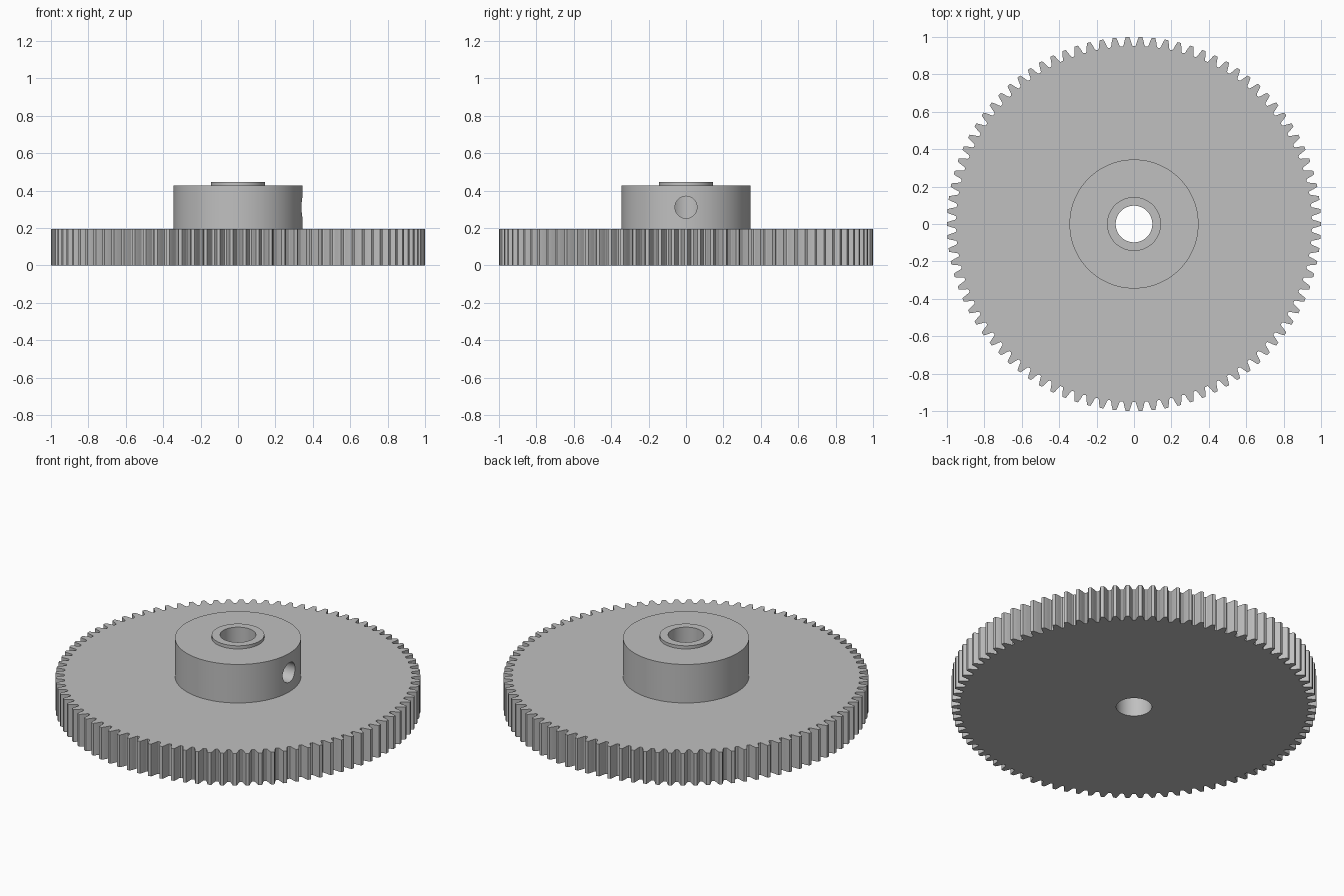
import bpy, bmesh
from math import pi, cos, sin, radians

cube = bpy.data.objects.get("Cube")
if cube:
    bpy.data.objects.remove(cube, do_unlink=True)

TEETH = 90
FACE_TOP, HUB_TOP, COLLAR_TOP = 0.195, 0.428, 0.447
BORE_R, HUB_R, COLLAR_R = 0.098, 0.345, 0.144

steel = bpy.data.materials.new("steel grey")
steel.use_nodes = True
grey = (0.527, 0.527, 0.527, 1)
steel.diffuse_color = grey
steel.node_tree.nodes["Principled BSDF"].inputs["Base Color"].default_value = grey


def prism(name, outline, z0, z1):
    """Solid with the given outline between two heights."""
    bm = bmesh.new()
    base = bm.faces.new([bm.verts.new((x, y, z0)) for x, y in outline])
    top = bmesh.ops.extrude_face_region(bm, geom=[base], use_keep_orig=True)["geom"]
    verts = [v for v in top if isinstance(v, bmesh.types.BMVert)]
    bmesh.ops.translate(bm, verts=verts, vec=(0, 0, z1 - z0))
    bmesh.ops.recalc_face_normals(bm, faces=bm.faces)
    mesh = bpy.data.meshes.new(name)
    bm.to_mesh(mesh)
    bm.free()
    obj = bpy.data.objects.new(name, mesh)
    bpy.context.collection.objects.link(obj)
    mesh.materials.append(steel)
    return obj


def circle(r, n=96):
    return [(r * cos(2 * pi * i / n), r * sin(2 * pi * i / n)) for i in range(n)]


def gear_outline():
    """Half a tooth flank as (radius, share of pitch), mirrored and repeated."""
    flank = [(0.951, 0.41), (0.957, 0.34), (0.967, 0.295),
             (0.978, 0.25), (0.99, 0.19), (1.0, 0.13)]
    tooth = [(r, -s) for r, s in flank] + [(r, s) for r, s in reversed(flank)]
    pitch = 2 * pi / TEETH
    return [(r * cos((i + s) * pitch), r * sin((i + s) * pitch))
            for i in range(TEETH) for r, s in tooth]


def cut(obj, cutter):
    mod = obj.modifiers.new("cut", "BOOLEAN")
    mod.operation = "DIFFERENCE"
    mod.solver = "EXACT"
    mod.object = cutter
    bpy.context.view_layer.objects.active = obj
    bpy.ops.object.modifier_apply(modifier=mod.name)


# Toothed disc, hub and raised collar
gear_disc = prism("gear_disc", gear_outline(), 0, FACE_TOP)
hub = prism("hub", circle(HUB_R), FACE_TOP, HUB_TOP)
collar = prism("collar", circle(COLLAR_R), HUB_TOP, COLLAR_TOP)
parts = [gear_disc, hub, collar]

# Shaft bore through everything
bore = prism("bore_cutter", circle(BORE_R, 64), -0.1, 0.6)
bore.hide_render = True
for part in parts:
    cut(part, bore)

# Set screw hole on the left side of the hub, reaching the bore
screw = prism("screw_cutter", circle(0.059, 48), 0, 0.5)
screw.hide_render = True
screw.rotation_euler = (0, radians(90), 0)
screw.location = (0, 0, 0.311)
bpy.context.view_layer.update()
cut(hub, screw)

for cutter in (bore, screw):
    bpy.data.objects.remove(cutter, do_unlink=True)

# Smooth round walls, crisp rims and teeth
for part in parts:
    bpy.ops.object.select_all(action="DESELECT")
    part.select_set(True)
    bpy.context.view_layer.objects.active = part
    bpy.ops.object.shade_smooth_by_angle(angle=radians(20))
